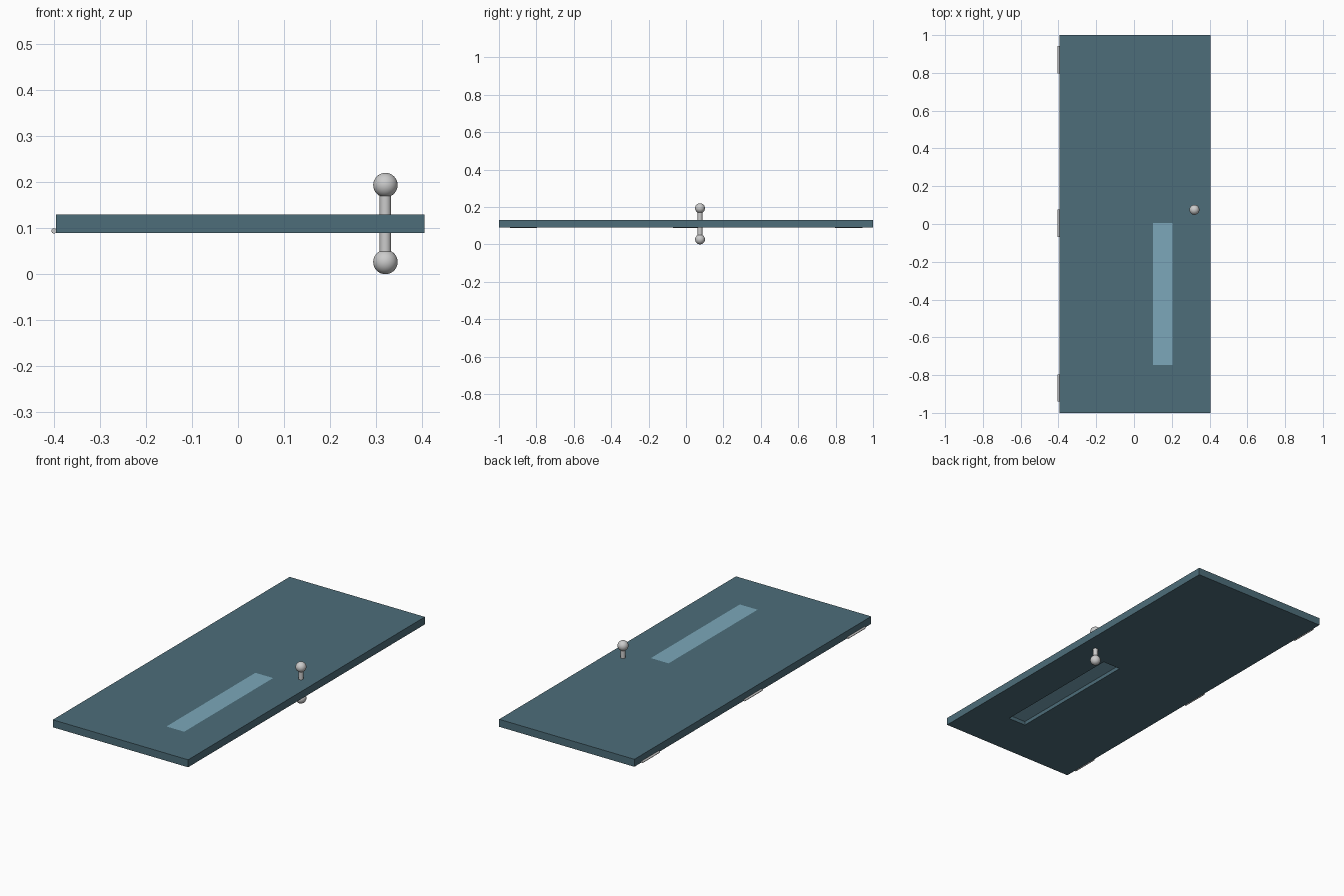
import bpy, bmesh, math

if "Cube" in bpy.data.objects:
    bpy.data.objects.remove(bpy.data.objects["Cube"])


def material(name, rgb):
    m = bpy.data.materials.new(name)
    m.diffuse_color = (*rgb, 1)
    m.use_nodes = True
    m.node_tree.nodes["Principled BSDF"].inputs["Base Color"].default_value = m.diffuse_color
    return m


def link(bm, name, mat=None):
    me = bpy.data.meshes.new(name)
    bm.to_mesh(me)
    bm.free()
    ob = bpy.data.objects.new(name, me)
    bpy.context.collection.objects.link(ob)
    if mat:
        me.materials.append(mat)
    return ob


def smooth(ob):
    bpy.ops.object.select_all(action='DESELECT')
    ob.select_set(True)
    bpy.context.view_layer.objects.active = ob
    bpy.ops.object.shade_smooth_by_angle(angle=math.radians(40))


def cylinder(name, loc, radius, length, rot=(0, 0, 0)):
    bpy.ops.mesh.primitive_cylinder_add(vertices=32, radius=radius, depth=length,
                                        location=loc, rotation=rot)
    ob = bpy.context.object
    ob.name = name
    smooth(ob)


def slab(name, xs, ys, z0, z1, mat, skip=None):
    """Grid of cells (optionally leaving one open), extruded from z0 to z1."""
    bm = bmesh.new()
    v = [[bm.verts.new((x, y, z0)) for y in ys] for x in xs]
    for i in range(len(xs) - 1):
        for j in range(len(ys) - 1):
            if (i, j) != skip:
                bm.faces.new((v[i][j], v[i + 1][j], v[i + 1][j + 1], v[i][j + 1]))
    ext = bmesh.ops.extrude_face_region(bm, geom=bm.faces[:], use_keep_orig=True)
    top = [g for g in ext['geom'] if isinstance(g, bmesh.types.BMVert)]
    bmesh.ops.translate(bm, verts=top, vec=(0, 0, z1 - z0))
    bmesh.ops.recalc_face_normals(bm, faces=bm.faces[:])
    return link(bm, name, mat)


paint = material("door_paint", (0.075, 0.155, 0.195))
glass = material("window_glass", (0.20, 0.39, 0.49))

# Door leaf lying flat, with a slot for the window
slab("door_leaf", (-0.395, 0.10, 0.205, 0.405), (-1, -0.747, 0.004, 1),
     0.09, 0.13, paint, skip=(1, 1))

# Window pane, flush on top and recessed underneath
slab("window_pane", (0.10, 0.205), (-0.747, 0.004), 0.11, 0.13, glass)

# Handle: shaft through the door and a round knob at each end
KX, KY = 0.32, 0.075
cylinder("handle_shaft", (KX, KY, 0.11), 0.0125, 0.15)
for side, z in (("lower", 0.0265), ("upper", 0.1935)):
    bpy.ops.mesh.primitive_uv_sphere_add(segments=32, ring_count=16, radius=0.0265,
                                         location=(KX, KY, z))
    bpy.context.object.name = side + "_knob"
    smooth(bpy.context.object)

# Three hinge barrels along the left edge
for i, y in enumerate((0.87, 0.004, -0.868)):
    cylinder(f"hinge_{i + 1}", (-0.3995, y, 0.094), 0.0055, 0.145, (math.pi / 2, 0, 0))
